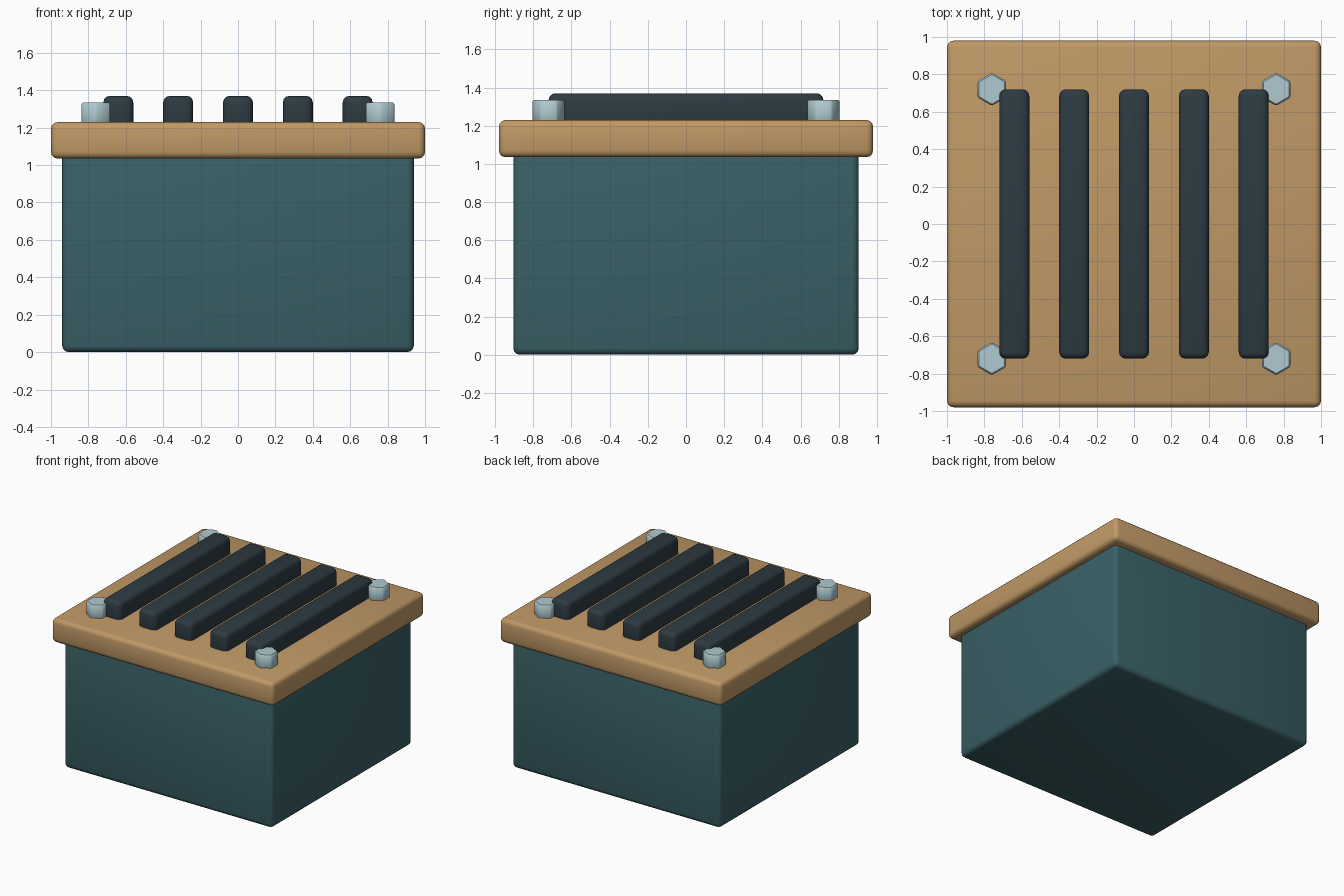
import bpy
import math

if "Cube" in bpy.data.objects:
    bpy.data.objects.remove(bpy.data.objects["Cube"])


def material(name, r, g, b):
    def lin(c):
        c /= 255
        return c / 12.92 if c <= 0.04045 else ((c + 0.055) / 1.055) ** 2.4
    m = bpy.data.materials.new(name)
    m.diffuse_color = (lin(r), lin(g), lin(b), 1)
    m.use_nodes = True
    m.node_tree.nodes["Principled BSDF"].inputs["Base Color"].default_value = m.diffuse_color
    return m


TEAL = material("dark teal", 57, 96, 102)
TAN = material("tan", 192, 153, 102)
CHARCOAL = material("charcoal", 45, 59, 66)
STEEL = material("pale steel", 175, 202, 207)


def finish(obj, name, mat, bevel, segments):
    obj.name = name
    obj.data.materials.append(mat)
    mod = obj.modifiers.new("bevel", "BEVEL")
    mod.width = bevel
    mod.segments = segments
    mod.limit_method = 'ANGLE'
    bpy.ops.object.modifier_apply(modifier=mod.name)
    bpy.ops.object.shade_smooth_by_angle(angle=math.radians(35))


def box(name, x, hx, hy, z0, z1, mat, bevel):
    bpy.ops.mesh.primitive_cube_add(size=2, location=(x, 0, (z0 + z1) / 2))
    obj = bpy.context.object
    obj.scale = (hx, hy, (z1 - z0) / 2)
    bpy.ops.object.transform_apply(location=False, rotation=False, scale=True)
    finish(obj, name, mat, bevel, 3)


# Crate body and overhanging lid
box("body", 0, 0.94, 0.905, 0.0, 1.08, TEAL, 0.035)
box("lid", 0, 1.0, 0.98, 1.035, 1.23, TAN, 0.035)

# Grille bars across the lid
for i in range(5):
    box(f"grille_bar_{i + 1}", (i - 2) * 0.32, 0.08, 0.72, 1.18, 1.37, CHARCOAL, 0.035)

# Hexagonal corner bolts, points facing front and back
for sx in (-1, 1):
    for sy in (-1, 1):
        bpy.ops.mesh.primitive_cylinder_add(
            vertices=6, radius=0.088, depth=0.135,
            location=(sx * 0.76, sy * 0.72, 1.2675))
        finish(bpy.context.object,
               f"bolt_{'right' if sx > 0 else 'left'}_{'back' if sy > 0 else 'front'}",
               STEEL, 0.008, 1)
